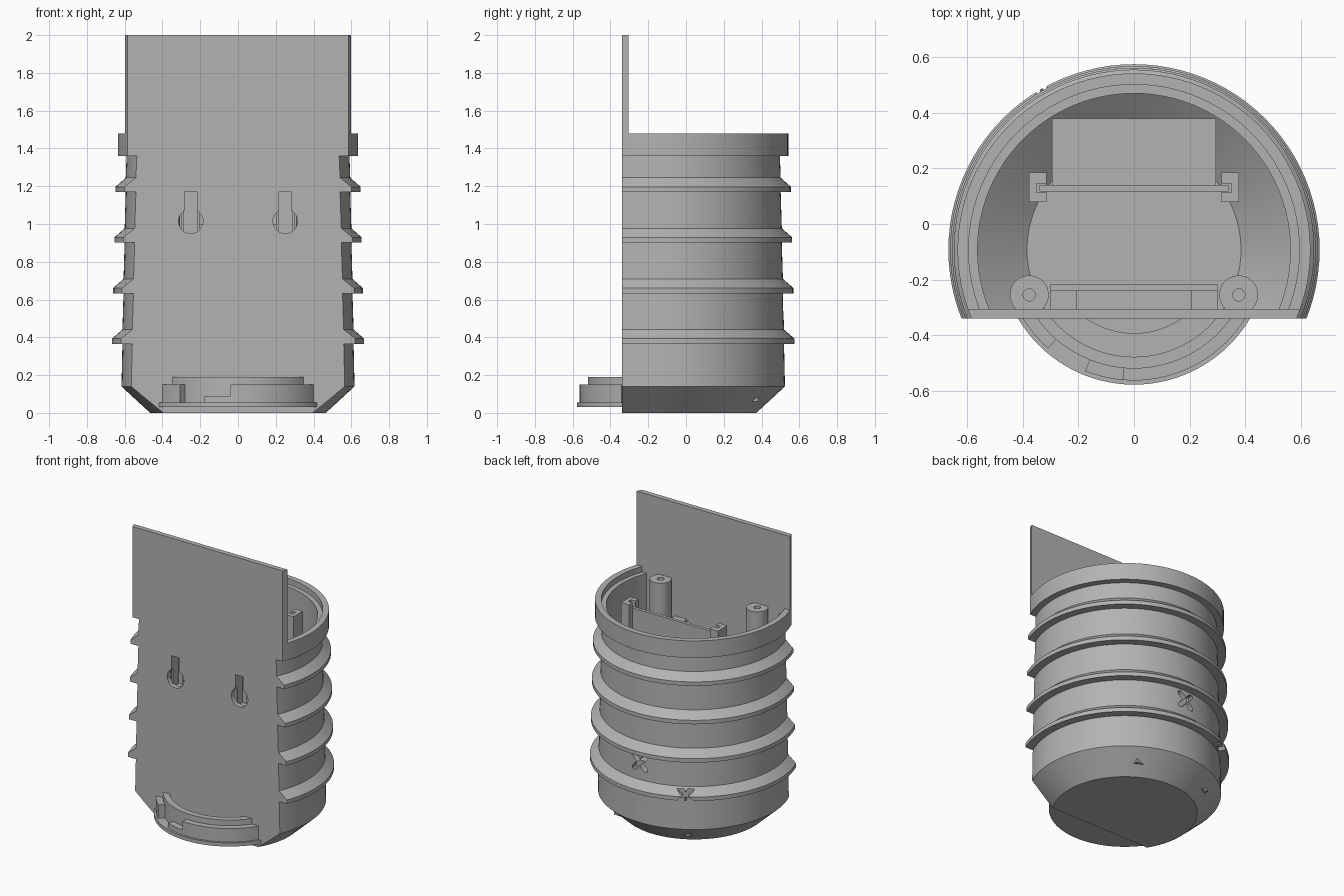
import bpy, bmesh, math
from mathutils import Matrix, Vector

if "Cube" in bpy.data.objects:
    bpy.data.objects.remove(bpy.data.objects["Cube"])

CY = -0.093            # centre of the round body
FRONT, INNER = -0.34, -0.305   # front wall planes

gray = bpy.data.materials.new("plain gray")
gray.use_nodes = True
gray.diffuse_color = (0.45, 0.45, 0.45, 1)
gray.node_tree.nodes["Principled BSDF"].inputs["Base Color"].default_value = (0.45, 0.45, 0.45, 1)


def finish(name, bm):
    bmesh.ops.recalc_face_normals(bm, faces=bm.faces)
    me = bpy.data.meshes.new(name)
    bm.to_mesh(me)
    bm.free()
    ob = bpy.data.objects.new(name, me)
    me.materials.append(gray)
    bpy.context.collection.objects.link(ob)
    return ob


def slice_off(bm, y, keep_back):
    """Cut at a y plane, keep one side and close the cut."""
    geom = bm.verts[:] + bm.edges[:] + bm.faces[:]
    cut = bmesh.ops.bisect_plane(bm, geom=geom, plane_co=(0, y, 0), plane_no=(0, 1, 0),
                                 clear_inner=keep_back, clear_outer=not keep_back)
    edges = [e for e in cut["geom_cut"] if isinstance(e, bmesh.types.BMEdge)]
    bmesh.ops.triangle_fill(bm, edges=edges, use_beauty=True)
    bmesh.ops.dissolve_limit(bm, angle_limit=0.001, verts=bm.verts, edges=bm.edges)


def lathe(name, profile, back_of=None, front_of=None, steps=96):
    bm = bmesh.new()
    vs = [bm.verts.new((r, CY, z)) for r, z in profile]
    es = [bm.edges.new(p) for p in zip(vs, vs[1:])]
    bmesh.ops.spin(bm, geom=vs + es, cent=(0, CY, 0), axis=(0, 0, 1),
                   angle=math.tau, steps=steps)
    bmesh.ops.remove_doubles(bm, verts=bm.verts, dist=1e-5)
    bmesh.ops.recalc_face_normals(bm, faces=bm.faces)
    if back_of is not None:
        slice_off(bm, back_of, True)
    if front_of is not None:
        slice_off(bm, front_of, False)
    return finish(name, bm)


def prism(name, outline, depth, matrix=Matrix()):
    """Extrude a flat outline along local z."""
    bm = bmesh.new()
    face = bm.faces.new([bm.verts.new((x, y, 0)) for x, y in outline])
    out = bmesh.ops.extrude_face_region(bm, geom=[face])
    bmesh.ops.translate(bm, vec=(0, 0, depth),
                        verts=[v for v in out["geom"] if isinstance(v, bmesh.types.BMVert)])
    bm.transform(matrix)
    return finish(name, bm)


def box(name, x0, x1, y0, y1, z0, z1):
    return prism(name, [(x0, y0), (x1, y0), (x1, y1), (x0, y1)], z1 - z0,
                 Matrix.Translation((0, 0, z0)))


def arc(r, a0, a1, n, cx=0, cy=0):
    return [(cx + r * math.cos(a0 + (a1 - a0) * i / n), cy + r * math.sin(a0 + (a1 - a0) * i / n))
            for i in range(n + 1)]


def circle(r, cx, cy, n=32):
    return arc(r, 0, math.tau, n, cx, cy)[:-1]


def subtract(target, cutters):
    for c in cutters:
        c.hide_render = True
        mod = target.modifiers.new("cut", "BOOLEAN")
        mod.operation, mod.solver, mod.object = "DIFFERENCE", "EXACT", c
    bpy.context.view_layer.update()
    me = bpy.data.meshes.new_from_object(
        target.evaluated_get(bpy.context.evaluated_depsgraph_get()))
    target.modifiers.clear()
    target.data = me
    for c in cutters:
        bpy.data.objects.remove(c)


def wall_r(z):
    return 0.617 - 0.022 * (z - 0.14)


# Ribbed shell: tapered wall, four ridges, rim
profile = [(0, 0), (0.465, 0), (wall_r(0.14), 0.14)]
for i in range(4):
    z, r = 0.365 + 0.268 * i, 0.668 - 0.0065 * i
    profile += [(wall_r(z), z), (r, z), (r, z + 0.028), (wall_r(z), z + 0.076)]
profile += [(wall_r(1.36), 1.36), (0.635, 1.36), (0.635, 1.48), (0, 1.48)]
shell = lathe("ribbed_shell", profile, back_of=FRONT)
cavity = lathe("cavity_cutter", [(0, 0.06), (0.385, 0.06), (0.563, 0.2), (0.563, 1.44),
                                 (0.595, 1.44), (0.595, 1.6), (0, 1.6)], back_of=INNER)

# Four-lobed vents on the back
star = []
for i in range(40):
    t = math.tau * i / 40
    r = 0.05 - 0.03 * math.cos(4 * t)
    star.append((r * math.cos(t), r * math.sin(t)))


def vent(angle, z, start=0.5):
    a = math.radians(angle)
    out = Vector((math.cos(a), math.sin(a), 0))
    side = Vector((-math.sin(a), math.cos(a), 0))
    m = Matrix((side, (0, 0, 1), out)).transposed().to_4x4()
    m.translation = Vector((0, CY, z)) + out * start
    return prism("vent_cutter", star, 0.25, m)


rows = [1.1, 0.83, 0.56]
cutters = [cavity] + [vent(a, z) for a in (60, 120) for z in rows]
cutters += [vent(90, z) for z in rows + [0.967, 0.697]]
cutters.append(vent(120, 0.395, 0.622))

# Keyhole hangers in the front wall
for s in (-1, 1):
    half = math.asin(0.5)
    key = arc(0.065, math.pi / 2 + half, math.pi * 2.5 - half, 28, s * 0.25, 1.015)
    key += [(s * 0.25 + 0.0325, 1.17), (s * 0.25 - 0.0325, 1.17)]
    m = Matrix.Rotation(math.pi / 2, 4, "X")
    m.translation = (0, -0.255, 0)
    cutters.append(prism("keyhole_cutter", key, 0.15, m))
subtract(shell, cutters)

# Tall front panel
lathe("front_panel", [(0, 1.44), (0.635, 1.44), (0.635, 2), (0, 2)],
      back_of=FRONT, front_of=INNER)

# Twist-lock base projecting at the front
lathe("lock_base", [(0, 0.03), (0.485, 0.03), (0.485, 0.055), (0.427, 0.055), (0.427, 0.19),
                    (0.385, 0.19), (0.385, 0.08), (0.3, 0.08), (0.3, 0.06), (0, 0.06)],
      front_of=-0.335)


def lug(name, a0, a1, z1):
    a0, a1 = math.radians(a0), math.radians(a1)
    ring = arc(0.47, a0, a1, 24, 0, CY) + arc(0.42, a1, a0, 24, 0, CY)
    prism(name, ring, z1 - 0.05, Matrix.Translation((0, 0, 0.05)))


lug("lock_lug_right", 212, 229, 0.15)
lug("lock_lug_ramp", 248, 265, 0.09)
lug("lock_lug_left", 265, 328, 0.15)

# Interior fittings, mirrored left and right
for s, side in ((-1, "right"), (1, "left")):
    post = prism("screw_post_" + side, circle(0.07, s * 0.377, -0.255), 1.36,
                 Matrix.Translation((0, 0, 0.1)))
    hole = prism("hole_cutter", circle(0.022, s * 0.377, -0.255), 0.4,
                 Matrix.Translation((0, 0, 1.2)))
    trim = box("trim_cutter", -1, 1, -0.5, -0.32, 0, 2)
    subtract(post, [hole, trim])
    xs = sorted((s * 0.315, s * 0.378))
    guide = box("board_guide_" + side, *xs, 0.08, 0.185, 0.06, 1.46)
    xs = sorted((s * 0.3, s * 0.35))
    subtract(guide, [box("slot_cutter", *xs, 0.113, 0.145, 0.2, 1.6)])
    xs = sorted((s * 0.205, s * 0.3))
    pocket = box("keyhole_pocket_" + side, *xs, -0.315, -0.24, 0.92, 1.2)
    xs = sorted((s * 0.215, s * 0.285))
    subtract(pocket, [box("pocket_cutter", *xs, -0.4, -0.255, 0.94, 1.18)])
box("circuit_board", -0.34, 0.34, 0.117, 0.14, 0.06, 1.42)
box("board_block", -0.295, 0.295, 0.14, 0.38, 0.06, 0.5)
box("inner_crossbar", -0.3, 0.3, -0.24, -0.215, 0.06, 1.0)

# Smooth round surfaces, keep edges crisp
bpy.ops.object.select_all(action="DESELECT")
for ob in bpy.context.scene.objects:
    if ob.type == "MESH":
        ob.select_set(True)
        bpy.context.view_layer.objects.active = ob
bpy.ops.object.shade_smooth_by_angle(angle=math.radians(25))
